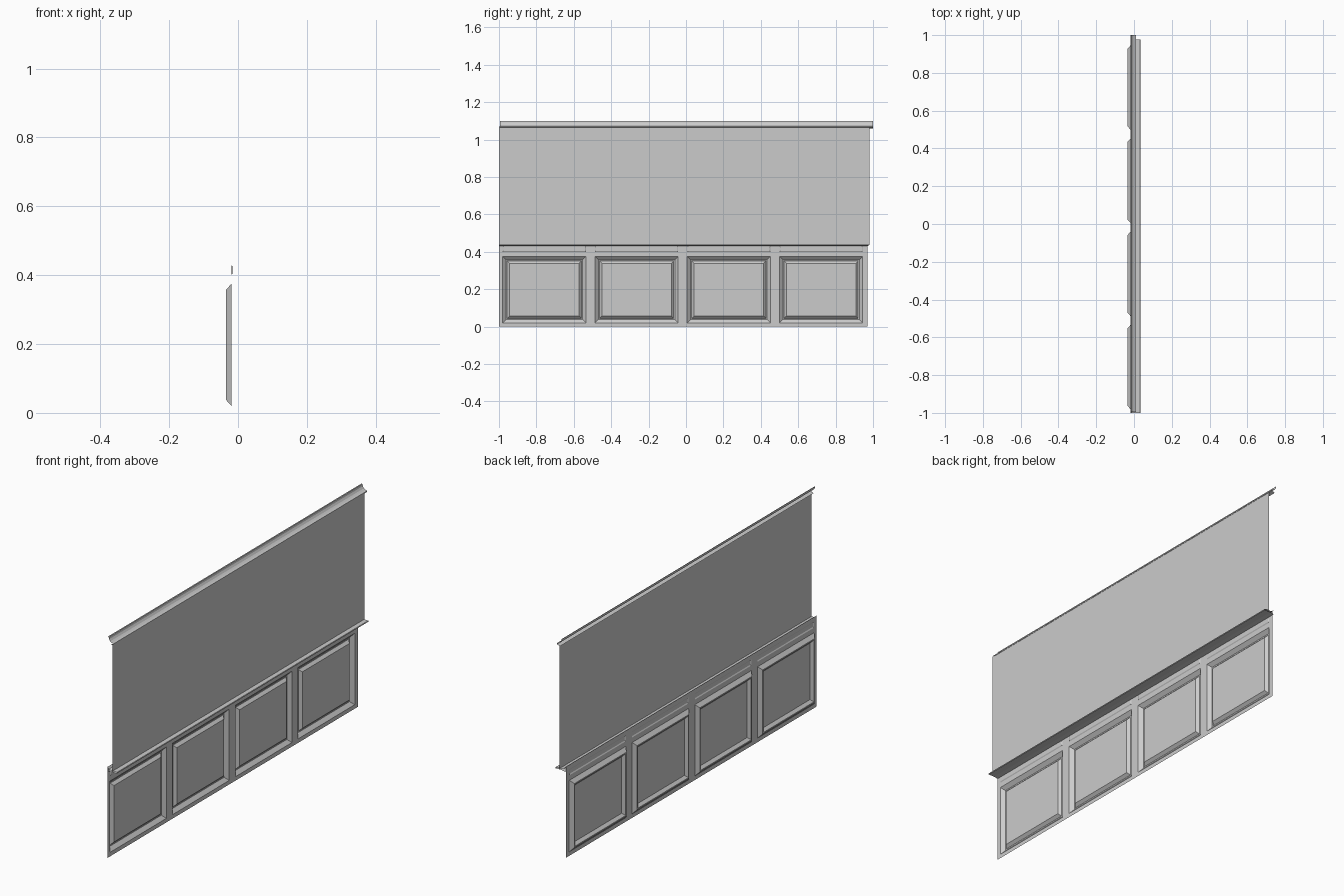
import bpy, bmesh

if "Cube" in bpy.data.objects:
    bpy.data.objects.remove(bpy.data.objects["Cube"])


def finish(bm, name):
    bmesh.ops.remove_doubles(bm, verts=bm.verts, dist=0.0002)
    bmesh.ops.recalc_face_normals(bm, faces=bm.faces)
    me = bpy.data.meshes.new(name)
    bm.to_mesh(me)
    bm.free()
    ob = bpy.data.objects.new(name, me)
    bpy.context.collection.objects.link(ob)
    return ob


def ring(y0, y1, z0, z1, inset, x):
    a, b, c, d = y0 + inset, y1 - inset, z0 + inset, z1 - inset
    return [(x, a, c), (x, b, c), (x, b, d), (x, a, d)]


def add_face(bm, points):
    bm.faces.new([bm.verts.new(p) for p in points])


def moulded_cell(bm, y0, y1, z0, z1, profile):
    """Concentric rectangles following (inset, x) steps, closed by a flat centre."""
    rings = [ring(y0, y1, z0, z1, i, x) for i, x in profile]
    for r, s in zip(rings, rings[1:]):
        for k in range(4):
            n = (k + 1) % 4
            add_face(bm, [r[k], r[n], s[n], s[k]])
    add_face(bm, rings[-1])


def extrude_profile(name, pts, y0, y1):
    """Open moulding swept along the wall from (x, z) points."""
    bm = bmesh.new()
    for (xa, za), (xb, zb) in zip(pts, pts[1:]):
        add_face(bm, [(xa, y0, za), (xa, y1, za), (xb, y1, zb), (xb, y0, zb)])
    return finish(bm, name)


# Lower wainscot: thin sheet with four framed panels and shallow strips above
BASE = -0.019
panel = [(0, BASE), (0.018, -0.035), (0.024, -0.035), (0.037, -0.022)]
strip = [(0, BASE), (0.005, -0.016)]
ys = [-1.0]
for i in range(4):
    start = -0.98 + i * 0.4933
    ys += [start, start + 0.445]
ys.append(0.97)
zs = [0, 0.02, 0.375, 0.40, 0.43, 0.453]
bm = bmesh.new()
for i in range(len(ys) - 1):
    for j in range(len(zs) - 1):
        cell = (ys[i], ys[i + 1], zs[j], zs[j + 1])
        if i % 2 and j == 1:
            moulded_cell(bm, *cell, panel)
        elif i % 2 and j == 3:
            moulded_cell(bm, *cell, strip)
        else:
            add_face(bm, ring(*cell, 0, BASE))
finish(bm, "wainscot_panels")

# Chair rail ledge between the lower and upper wall
extrude_profile("chair_rail", [
    (BASE, 0.453), (-0.012, 0.443), (0.010, 0.440), (0.033, 0.440),
    (0.035, 0.437), (0.033, 0.434), (0.0, 0.434), (BASE, 0.430)], -1.0, 0.977)

# Plain upper wall sheet
extrude_profile("upper_wall", [(0.010, 0.437), (0.010, 1.07)], -1.0, 0.98)

# Crown moulding with a cove, open at both ends
crown = extrude_profile("crown_moulding", [
    (-0.019, 1.10), (-0.015, 1.098), (-0.013, 1.088), (-0.007, 1.079),
    (0.001, 1.074), (0.011, 1.071), (0.011, 1.066), (0.002, 1.063),
    (-0.006, 1.060)], -0.995, 1.0)
